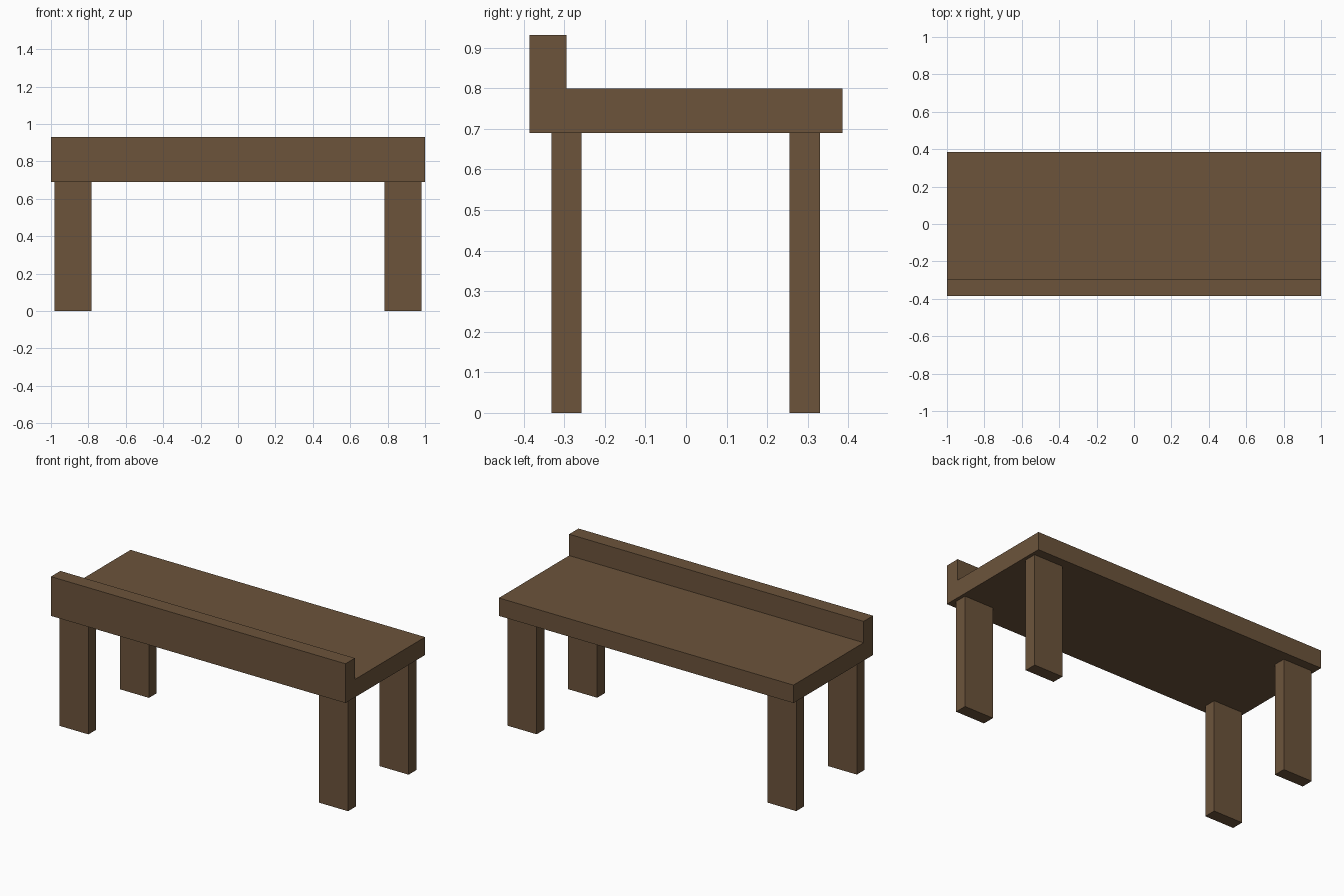
import bpy
import bmesh

if "Cube" in bpy.data.objects:
    bpy.data.objects.remove(bpy.data.objects["Cube"])

# Single brown wood colour
wood = bpy.data.materials.new("brown wood")
wood.diffuse_color = (0.15, 0.088, 0.044, 1.0)
wood.use_nodes = True
wood.node_tree.nodes["Principled BSDF"].inputs["Base Color"].default_value = wood.diffuse_color


def extrude_profile(name, profile, axis, start, end):
    """Extrude a 2D outline along x (outline in y,z) or z (outline in x,y)."""
    bm = bmesh.new()
    place = (lambda p: (start, *p)) if axis == "x" else (lambda p: (*p, start))
    face = bm.faces.new([bm.verts.new(place(p)) for p in profile])
    moved = bmesh.ops.extrude_face_region(bm, geom=[face])["geom"]
    offset = (end - start, 0, 0) if axis == "x" else (0, 0, end - start)
    bmesh.ops.translate(bm, vec=offset,
                        verts=[g for g in moved if isinstance(g, bmesh.types.BMVert)])
    bmesh.ops.recalc_face_normals(bm, faces=bm.faces)
    mesh = bpy.data.meshes.new(name)
    bm.to_mesh(mesh)
    bm.free()
    mesh.materials.append(wood)
    obj = bpy.data.objects.new(name, mesh)
    bpy.context.collection.objects.link(obj)
    return obj


# Top board with the raised front ledge, one L-shaped section
half_depth, ledge_back = 0.386, -0.295
under, top, ledge_top = 0.69, 0.80, 0.931
extrude_profile("top_with_ledge", [
    (-half_depth, under), (half_depth, under), (half_depth, top),
    (ledge_back, top), (ledge_back, ledge_top), (-half_depth, ledge_top),
], "x", -1.0, 1.0)

# Four flat plank legs
for row, y0, y1 in (("front", -0.332, -0.257), ("back", 0.255, 0.33)):
    for side, x0, x1 in (("left", -0.98, -0.783), ("right", 0.783, 0.98)):
        extrude_profile(f"{row}_{side}_leg",
                        [(x0, y0), (x1, y0), (x1, y1), (x0, y1)], "z", 0.0, under)
